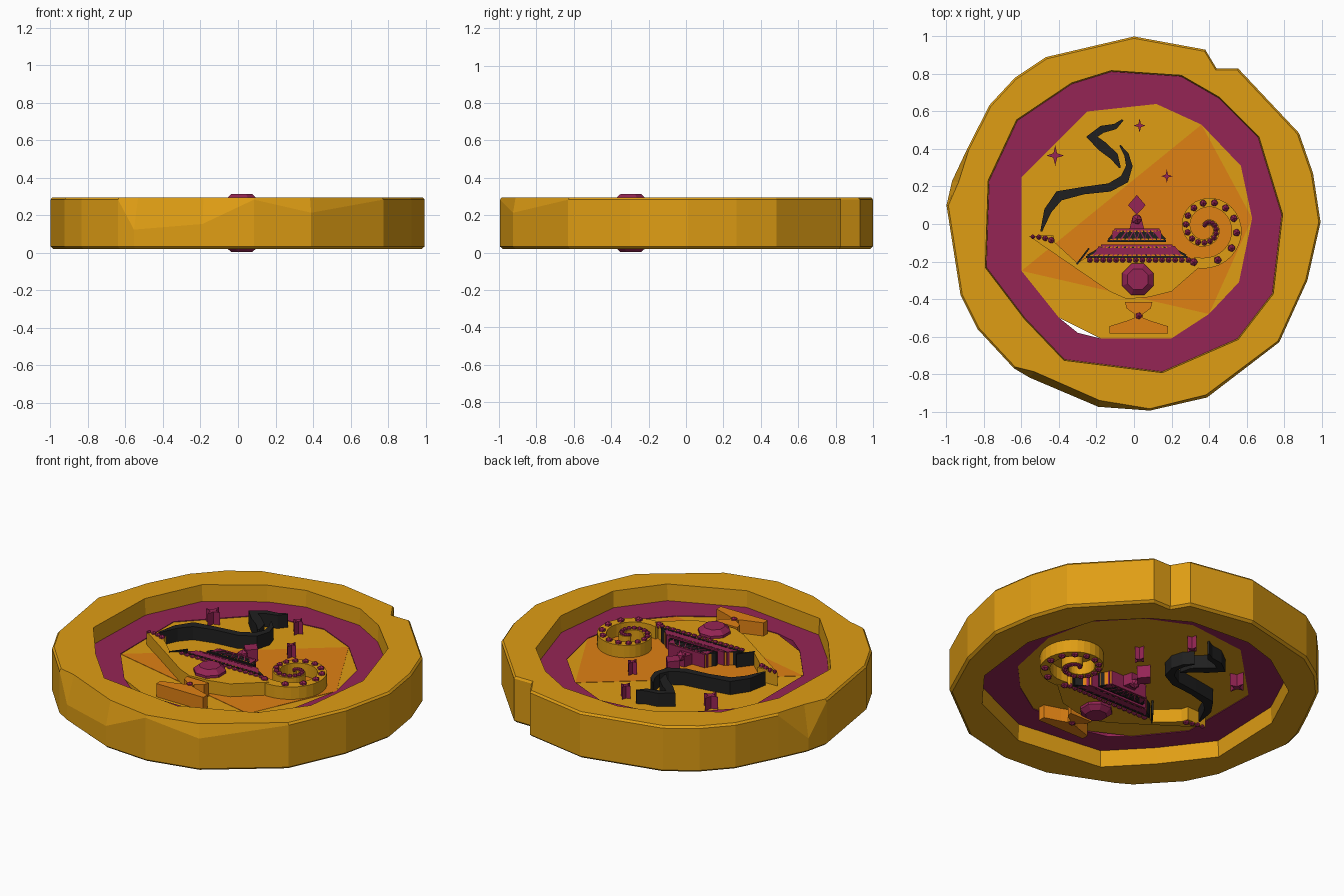
import bpy, bmesh, math
from mathutils import Vector

if "Cube" in bpy.data.objects:
    bpy.data.objects.remove(bpy.data.objects["Cube"])

MID = 0.158  # height of the coin's mid plane


def material(name, rgb):
    m = bpy.data.materials.new(name)
    m.use_nodes = True
    m.diffuse_color = (*rgb, 1)
    m.node_tree.nodes["Principled BSDF"].inputs["Base Color"].default_value = (*rgb, 1)
    return m


gold = material("gold", (0.74, 0.34, 0.007))
orange = material("orange", (0.74, 0.22, 0.007))
purple = material("purple", (0.30, 0.018, 0.09))
black = material("black", (0.014, 0.014, 0.014))


def finish(name, bm, mat):
    bmesh.ops.recalc_face_normals(bm, faces=bm.faces)
    mesh = bpy.data.meshes.new(name)
    bm.to_mesh(mesh)
    bm.free()
    mesh.materials.append(mat)
    ob = bpy.data.objects.new(name, mesh)
    bpy.context.collection.objects.link(ob)
    return ob


def add_prism(bm, pts, z0, z1):
    lo = [bm.verts.new((x, y, z0)) for x, y in pts]
    hi = [bm.verts.new((x, y, z1)) for x, y in pts]
    bm.faces.new(lo[::-1])
    bm.faces.new(hi)
    for i in range(len(pts)):
        j = (i + 1) % len(pts)
        bm.faces.new((lo[i], lo[j], hi[j], hi[i]))


def prism(name, pts, half, mat):
    """Outline extruded equally to both sides of the coin."""
    bm = bmesh.new()
    add_prism(bm, pts, MID - half, MID + half)
    return finish(name, bm, mat)


def strip(path):
    """Outline of a ribbon through (x, y, width) points."""
    left, right = [], []
    for i, (x, y, w) in enumerate(path):
        a, b = path[max(i - 1, 0)], path[min(i + 1, len(path) - 1)]
        n = Vector((a[1] - b[1], b[0] - a[0])).normalized() * w / 2
        left.append((x + n.x, y + n.y))
        right.append((x - n.x, y - n.y))
    return right + left[::-1]


def beads(name, spots, height, mat=purple):
    """Small round studs on both sides, from (x, y, radius)."""
    bm = bmesh.new()
    for x, y, r in spots:
        for s in (-1, 1):
            new = bmesh.ops.create_icosphere(bm, subdivisions=1, radius=r)["verts"]
            bmesh.ops.translate(bm, verts=new, vec=(x, y, MID + s * height))
    return finish(name, bm, mat)


def hoop(name, outer, inner, mat):
    """Closed band between stacks of outer and inner loops of 3D points."""
    bm = bmesh.new()
    ends = []
    for loops in (outer, inner):
        rows = [[bm.verts.new(p) for p in loop] for loop in loops]
        n = len(rows[0])
        for a, b in zip(rows, rows[1:]):
            for i in range(n):
                bm.faces.new((a[i], a[(i + 1) % n], b[(i + 1) % n], b[i]))
        ends.append((rows[0], rows[-1]))
    for k in (0, 1):
        edges = [bm.edges.get((e[k][i - 1], e[k][i])) for e in ends for i in range(len(e[k]))]
        bmesh.ops.triangle_fill(bm, edges=edges, use_beauty=True)
    return finish(name, bm, mat)


def level(pts, z, scale=1):
    return [(x * scale, y * scale, z) for x, y in pts]


# Worn, irregular rim with a notch and a few dents
rim_out = [(0, 1), (.38, .93), (.44, .83), (.555, .83), (.88, .485), (.955, .27), (.995, .01),
           (.925, -.3), (.775, -.63), (.39, -.925), (.085, -.995), (-.19, -.975), (-.555, -.82),
           (-.64, -.77), (-.835, -.56), (-.925, -.38), (-1, .1), (-.97, .23), (-.89, .4),
           (-.77, .635), (-.635, .78), (-.47, .89)]
rim_in = [(-.12, .81), (.25, .785), (.45, .67), (.66, .46), (.785, .05), (.735, -.37), (.55, -.61),
          (.15, -.785), (-.37, -.72), (-.58, -.5), (-.785, -.23), (-.77, .23), (-.62, .55), (-.33, .745)]
dents = {11: (.965, .13), 12: (.96, .16), 17: (.965, .18), 9: (.985, .07)}
shoulder, crest = [], []
for i, (x, y) in enumerate(rim_out):
    s, drop = dents.get(i, (.99, 0))
    shoulder.append((x, y, .283 - drop))
    crest.append((x * s, y * s, .295))
hoop("rim", [level(rim_out, .02, .985), level(rim_out, .033), shoulder, crest],
     [level(rim_in, .02, 1.01), level(rim_in, MID), level(rim_in, .295, 1.01)], gold)

# Purple border ring and the recessed field
field = [(-.25, .6), (.12, .64), (.36, .53), (.57, .31), (.63, .03), (.56, -.31), (.4, -.48),
         (.2, -.61), (-.18, -.61), (-.4, -.5), (-.6, -.25), (-.6, .25)]
ring_in = field[:9] + [(-.3, -.58)] + field[9:]
hoop("border_ring", [level(rim_in, MID - .04, 1.02), level(rim_in, MID + .04, 1.02)],
     [level(ring_in, MID - .04), level(ring_in, MID + .04)], purple)
prism("field", field, .036, gold)
bm = bmesh.new()
add_prism(bm, [field[i] for i in (2, 4, 6, 10)], MID + .034, MID + .038)
finish("field_orange_patch", bm, orange)

# Lamp bowl with spout
prism("lamp_bowl", [(-.56, -.065), (-.43, -.06), (-.42, -.1), (-.3, -.21), (-.26, -.18), (.3, -.18),
                    (.36, -.22), (.2, -.36), (.08, -.39), (-.04, -.4), (-.13, -.36)], .115, gold)
prism("bowl_edge_line", strip([(-.305, -.215, .009), (-.24, -.13, .009)]), .118, black)
beads("spout_beads", [(-.54 + .033 * i, -.068 - .004 * i * i / 2, .013 + .002 * i) for i in range(4)], .115)

# Spiral handle and its shrinking beads
def spiral(t):
    a, r = math.radians(-110 + 590 * t), .195 - .18 * t
    return .385 + r * math.cos(a), -.02 + r * math.sin(a)


prism("spiral_handle", strip([(*spiral(i / 48), .058 - .03 * i / 48) for i in range(49)]), .112, gold)
beads("handle_beads", [(*spiral((i / 24) ** .85), .023 - .010 * i / 24) for i in range(25)], .112)

# Foot of the lamp, mirrored about its own axis
half_foot = [(.073, -.415), (.065, -.45), (.022, -.48), (.022, -.5), (.06, -.515), (.155, -.545), (.155, -.585)]
prism("lamp_foot", [(.025 + x, y) for x, y in half_foot] + [(.025 - x, y) for x, y in half_foot[::-1]],
      .115, orange)
beads("foot_bead", [(.025, -.49, .02)], .112)

# Lid tiers with zigzag bands and dark edging
def lid_tier(name, y0, y1, w0, w1, teeth):
    c = .015
    prism(name, [(c - w0, y0), (c + w0, y0), (c + w1, y1), (c - w1, y1)], .113, orange)
    for label, mat, phase, h in (("purple", purple, 0, .119), ("dark", black, 1, .117)):
        path = []
        for i in range(teeth + 1):
            k = .9 if (i + phase) % 2 else .1
            w = w0 + (w1 - w0) * k
            path.append((c + w * (2 * i / teeth - 1), y0 + (y1 - y0) * k, .012))
        prism(name + "_zigzag_" + label, strip(path), h, mat)
    for label, y, w, mat in (("top", y0, w0, purple), ("bottom", y1, w1, black)):
        prism(name + "_line_" + label, strip([(c - w, y, .01), (c + w, y, .01)]), .118, mat)


lid_tier("lid_upper", -.03, -.09, .12, .155, 14)
lid_tier("lid_lower", -.115, -.175, .19, .27, 20)
beads("lid_beads", [(-.235 + .035 * i, -.192, .017) for i in range(16)], .113)

# Finial: neck, bead and diamond
prism("finial_neck", [(-.01, .03), (.04, .03), (.055, -.03), (-.025, -.03)], .1, purple)
beads("finial_bead", [(.015, .025, .03)], .095)
prism("finial_diamond", [(.015, .155), (.062, .1), (.015, .05), (-.032, .1)], .11, purple)

# Faceted gem passing through the bowl
bm = bmesh.new()
rows = []
for r, h in ((.06, -.155), (.09, -.13), (.09, .13), (.06, .155)):
    rows.append([bm.verts.new((.02 + r * math.cos(math.tau * (i + .5) / 8),
                               -.295 + r * math.sin(math.tau * (i + .5) / 8), MID + h)) for i in range(8)])
for a, b in zip(rows, rows[1:]):
    for i in range(8):
        bm.faces.new((a[i - 1], a[i], b[i], b[i - 1]))
bm.faces.new(rows[0])
bm.faces.new(rows[-1])
finish("gem", bm, purple)

# Curling smoke in two strands
prism("smoke_lower", strip([(-.495, -.04, .01), (-.46, .07, .04), (-.40, .15, .055), (-.27, .178, .04),
                            (-.13, .195, .045), (-.05, .24, .05), (-.025, .31, .035), (-.04, .37, .025),
                            (-.075, .42, .008)]), .115, black)
prism("smoke_upper", strip([(-.075, .30, .01), (-.105, .36, .045), (-.17, .415, .055), (-.225, .465, .06),
                            (-.17, .505, .04), (-.1, .52, .03), (-.06, .555, .01)]), .115, black)

# Four-pointed stars
for name, x, y, r in (("star_left", -.42, .365, .055), ("star_top", .03, .525, .038), ("star_right", .175, .255, .036)):
    pts = []
    for i in range(8):
        d = r if i % 2 == 0 else r * .3
        pts.append((x + d * .85 * math.cos(i * math.pi / 4), y + d * math.sin(i * math.pi / 4)))
    prism(name, pts, .11, purple)
